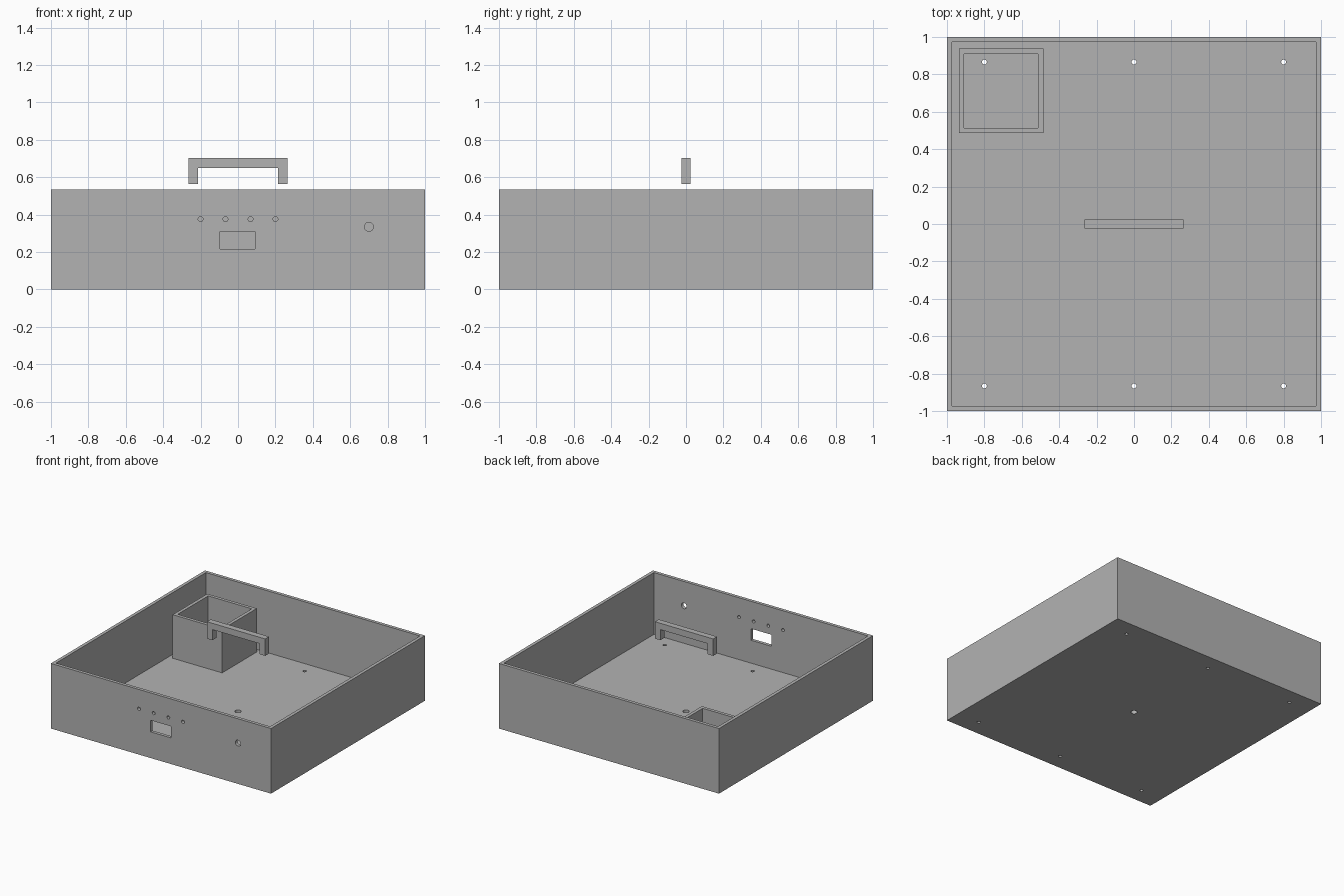
import bpy
from math import pi

if "Cube" in bpy.data.objects:
    bpy.data.objects.remove(bpy.data.objects["Cube"], do_unlink=True)

grey = bpy.data.materials.new("plain_grey")
grey.use_nodes = True
COLOR = (0.45, 0.45, 0.45, 1)
grey.diffuse_color = COLOR
grey.node_tree.nodes["Principled BSDF"].inputs["Base Color"].default_value = COLOR

WALL = 0.027


def box(name, lo, hi):
    """Axis-aligned box between two corners."""
    centre = [(a + b) / 2 for a, b in zip(lo, hi)]
    bpy.ops.mesh.primitive_cube_add(size=1, location=centre)
    ob = bpy.context.object
    ob.name = name
    ob.scale = [b - a for a, b in zip(lo, hi)]
    bpy.ops.object.transform_apply(location=False, rotation=False, scale=True)
    ob.data.materials.append(grey)
    return ob


def drill(name, radius, location, rotation=(0, 0, 0)):
    """Round cutter long enough to pass through one wall."""
    bpy.ops.mesh.primitive_cylinder_add(vertices=24, radius=radius, depth=0.2,
                                        location=location, rotation=rotation)
    ob = bpy.context.object
    ob.name = name
    ob.data.materials.append(grey)
    return ob


def cut(target, cutters):
    """Subtract each cutter from the target, then remove it."""
    for cutter in cutters:
        cutter.hide_render = True
        mod = target.modifiers.new("cut", 'BOOLEAN')
        mod.operation = 'DIFFERENCE'
        mod.solver = 'EXACT'
        mod.object = cutter
        bpy.context.view_layer.objects.active = target
        bpy.ops.object.modifier_apply(modifier=mod.name)
        bpy.data.objects.remove(cutter, do_unlink=True)


# Open tray with thin walls and floor
tray = box("tray", (-1, -1, 0), (1, 1, 0.535))
inner = 1 - WALL
cutters = [box("tray_hollow", (-inner, -inner, WALL), (inner, inner, 0.8))]

# Screw holes and centre hole in the floor
for x in (-0.8, 0, 0.8):
    for y in (-0.866, 0.866):
        cutters.append(drill("screw_hole", 0.013, (x, y, 0)))
cutters.append(drill("centre_hole", 0.024, (0, 0, 0)))

# Display window, indicator holes and switch hole in the front wall
cutters.append(box("window_hole", (-0.095, -1.1, 0.215), (0.092, -0.9, 0.31)))
for x in (-0.2, -0.067, 0.067, 0.2):
    cutters.append(drill("indicator_hole", 0.013, (x, -1, 0.376), (pi / 2, 0, 0)))
cutters.append(drill("switch_hole", 0.024, (0.7, -1, 0.335), (pi / 2, 0, 0)))
cut(tray, cutters)

# Square open compartment in the back corner
compartment = box("compartment", (-0.935, 0.487, WALL), (-0.485, 0.937, 0.385))
cut(compartment, [box("compartment_hollow", (-0.908, 0.514, -0.1),
                      (-0.512, 0.91, 0.6))])

# Carrying handle
handle = box("handle", (-0.265, -0.025, 0.563), (0.265, 0.025, 0.702))
cut(handle, [box("handle_gap", (-0.215, -0.1, 0.5), (0.215, 0.1, 0.65))])
